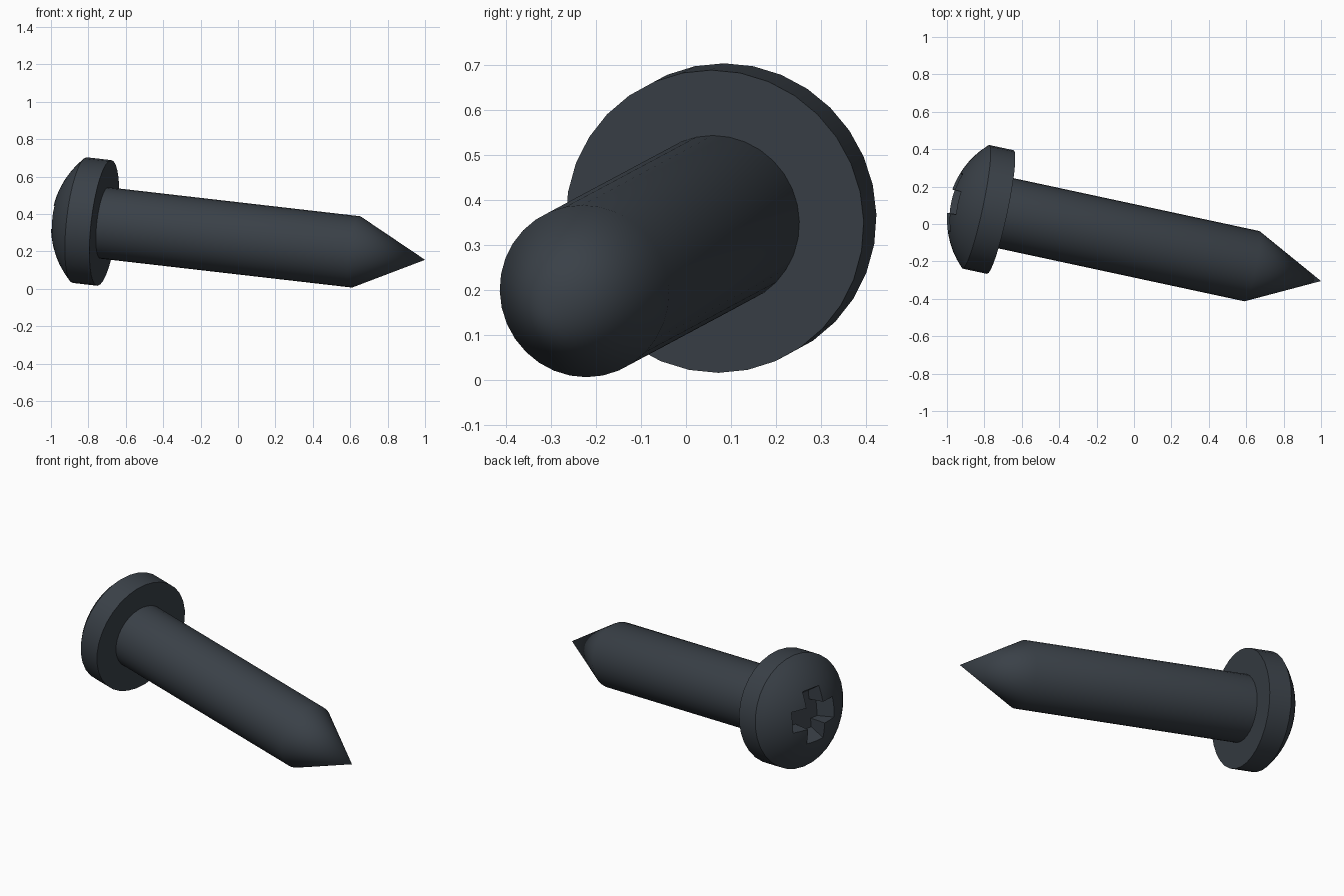
import bpy, bmesh, math
from mathutils import Matrix, Vector

cube = bpy.data.objects.get("Cube")
if cube:
    bpy.data.objects.remove(cube, do_unlink=True)

# Screw frame: origin at the tip, local z runs along the axis to the head
TIP = Vector((1.0, -0.305, 0.155))
axis = Vector((-0.9716, 0.209, 0.1117)).normalized()
up = (Vector((0, 0, 1)) - axis * axis.z).normalized()
side = up.cross(axis)
FRAME = Matrix.Translation(TIP) @ Matrix((side, up, axis)).transposed().to_4x4()

SIDES = 32
SHAFT_R, HEAD_R = 0.192, 0.338
CONE_END, HEAD_BASE, RIM_TOP, APEX = 0.38, 1.765, 1.90, 2.045

steel = bpy.data.materials.new("dark blue grey steel")
steel.use_nodes = True
colour = (0.042, 0.052, 0.064, 1)
steel.diffuse_color = colour
steel.node_tree.nodes["Principled BSDF"].inputs["Base Color"].default_value = colour


def add_object(name, bm):
    bmesh.ops.recalc_face_normals(bm, faces=bm.faces)
    mesh = bpy.data.meshes.new(name)
    bm.to_mesh(mesh)
    bm.free()
    mesh.materials.append(steel)
    obj = bpy.data.objects.new(name, mesh)
    bpy.context.collection.objects.link(obj)
    obj.matrix_world = FRAME
    return obj


def lathe(name, profile):
    """Spin a (radius, height) profile around the local z axis."""
    bm = bmesh.new()
    verts = [bm.verts.new((r, 0, z)) for r, z in profile]
    edges = [bm.edges.new(pair) for pair in zip(verts, verts[1:])]
    bmesh.ops.spin(bm, geom=verts + edges, cent=(0, 0, 0), axis=(0, 0, 1),
                   angle=math.tau, steps=SIDES, use_merge=True)
    bmesh.ops.remove_doubles(bm, verts=bm.verts, dist=0.0001)
    return add_object(name, bm)


def select_only(obj):
    bpy.ops.object.select_all(action='DESELECT')
    obj.select_set(True)
    bpy.context.view_layer.objects.active = obj


# Shaft with pointed tip
shaft = lathe("shaft", [(0, 0), (SHAFT_R, CONE_END),
                        (SHAFT_R, HEAD_BASE + 0.01), (0, HEAD_BASE + 0.01)])

# Pan head: flat underside, straight rim and a spherical dome
rise = APEX - RIM_TOP
dome_r = (HEAD_R ** 2 + rise ** 2) / (2 * rise)
sweep = math.asin(HEAD_R / dome_r)
dome = [(dome_r * math.sin(sweep * (1 - i / 8)),
         APEX - dome_r + dome_r * math.cos(sweep * (1 - i / 8))) for i in range(9)]
head = lathe("head", [(0, HEAD_BASE), (HEAD_R, HEAD_BASE)] + dome)

# Cross recess: two crossed bars with inward sloping ends
for turn in (0, math.pi / 2):
    bm = bmesh.new()
    bmesh.ops.create_cube(bm, size=1)
    for v in bm.verts:
        top = v.co.z > 0
        v.co = (math.copysign(0.18 if top else 0.11, v.co.x),
                math.copysign(0.065 if top else 0.058, v.co.y),
                APEX + 0.01 if top else APEX - 0.12)
    bmesh.ops.rotate(bm, verts=bm.verts, matrix=Matrix.Rotation(turn, 3, 'Z'))
    cutter = add_object("recess cutter", bm)
    cutter.hide_render = True
    cut = head.modifiers.new("cross recess", 'BOOLEAN')
    cut.operation, cut.solver, cut.object = 'DIFFERENCE', 'EXACT', cutter
    select_only(head)
    bpy.ops.object.modifier_apply(modifier=cut.name)
    bpy.data.objects.remove(cutter, do_unlink=True)

for obj in (shaft, head):
    select_only(obj)
    bpy.ops.object.shade_smooth_by_angle(angle=math.radians(30))
